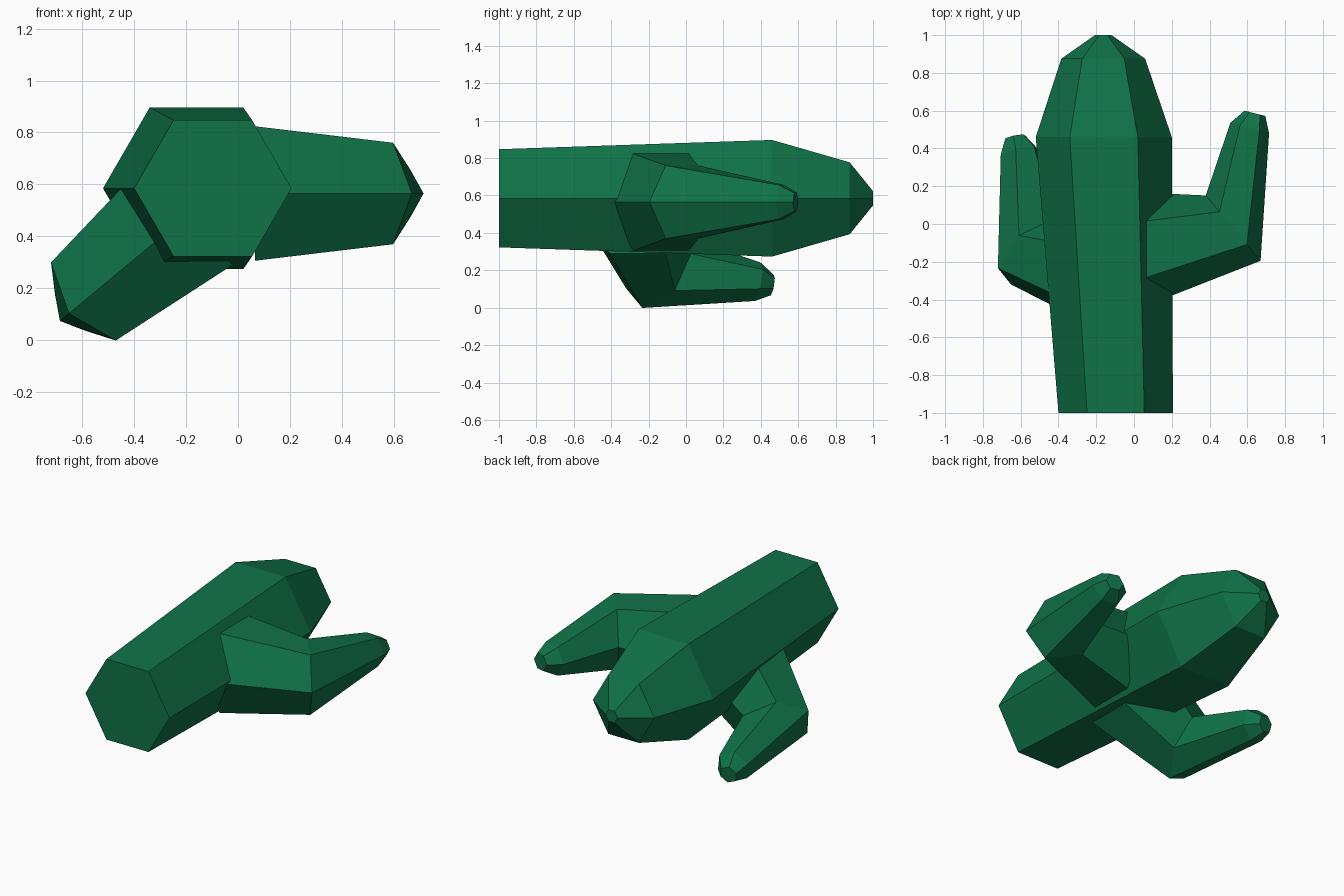
import bpy, bmesh, math
from mathutils import Vector, Matrix

if "Cube" in bpy.data.objects:
    bpy.data.objects.remove(bpy.data.objects["Cube"])

green = bpy.data.materials.new("cactus green")
green.diffuse_color = (0.005, 0.17, 0.066, 1)
green.use_nodes = True
green.node_tree.nodes["Principled BSDF"].inputs["Base Color"].default_value = green.diffuse_color


def hex_tube(name, rings, z, matrix=Matrix()):
    """Loft hexagons; each ring is (centre x, centre y, radius vector x, radius vector y)."""
    bm = bmesh.new()
    loops = []
    for cx, cy, rx, ry in rings:
        rv = Vector((rx, ry, 0))
        up = Vector((0, 0, rv.length))
        c = Vector((cx, cy, z))
        loops.append([bm.verts.new(matrix @ (c + rv * math.cos(a) + up * math.sin(a)))
                      for a in (i * math.pi / 3 for i in range(6))])
    for a, b in zip(loops, loops[1:]):
        for i in range(6):
            j = (i + 1) % 6
            bm.faces.new((a[i], a[j], b[j], b[i]))
    bm.faces.new(loops[0])
    bm.faces.new(loops[-1])
    bmesh.ops.recalc_face_normals(bm, faces=bm.faces)
    mesh = bpy.data.meshes.new(name)
    bm.to_mesh(mesh)
    bm.free()
    mesh.materials.append(green)
    obj = bpy.data.objects.new(name, mesh)
    bpy.context.collection.objects.link(obj)
    return obj


# Trunk lying along y, with a tapered tip
hex_tube("trunk", [(-0.097, -1.0, 0.303, 0), (-0.16, 0.46, 0.36, 0),
                   (-0.163, 0.875, 0.222, 0), (-0.163, 1.0, 0.044, 0)], 0.585)

# Bent arm: base, elbow, shoulder of the tip, tip
arm = [(0.065, -0.133, 0, -0.299), (0.525, -0.022, 0.145, -0.173),
       (0.6125, 0.508, 0.1025, -0.0275), (0.64, 0.586, 0.055, -0.014)]
hex_tube("right_arm", arm, 0.565)

# Left arm: the same arm mirrored, tilted downward and moved back along the trunk
place = (Matrix.Translation((-0.5975, -0.125, 0.1475))
         @ Matrix.Rotation(math.radians(-39.7), 4, 'Y')
         @ Matrix.Diagonal((-1, 1, 1, 1))
         @ Matrix.Translation((-0.6, 0, -0.565)))
hex_tube("left_arm", arm, 0.565, place)
